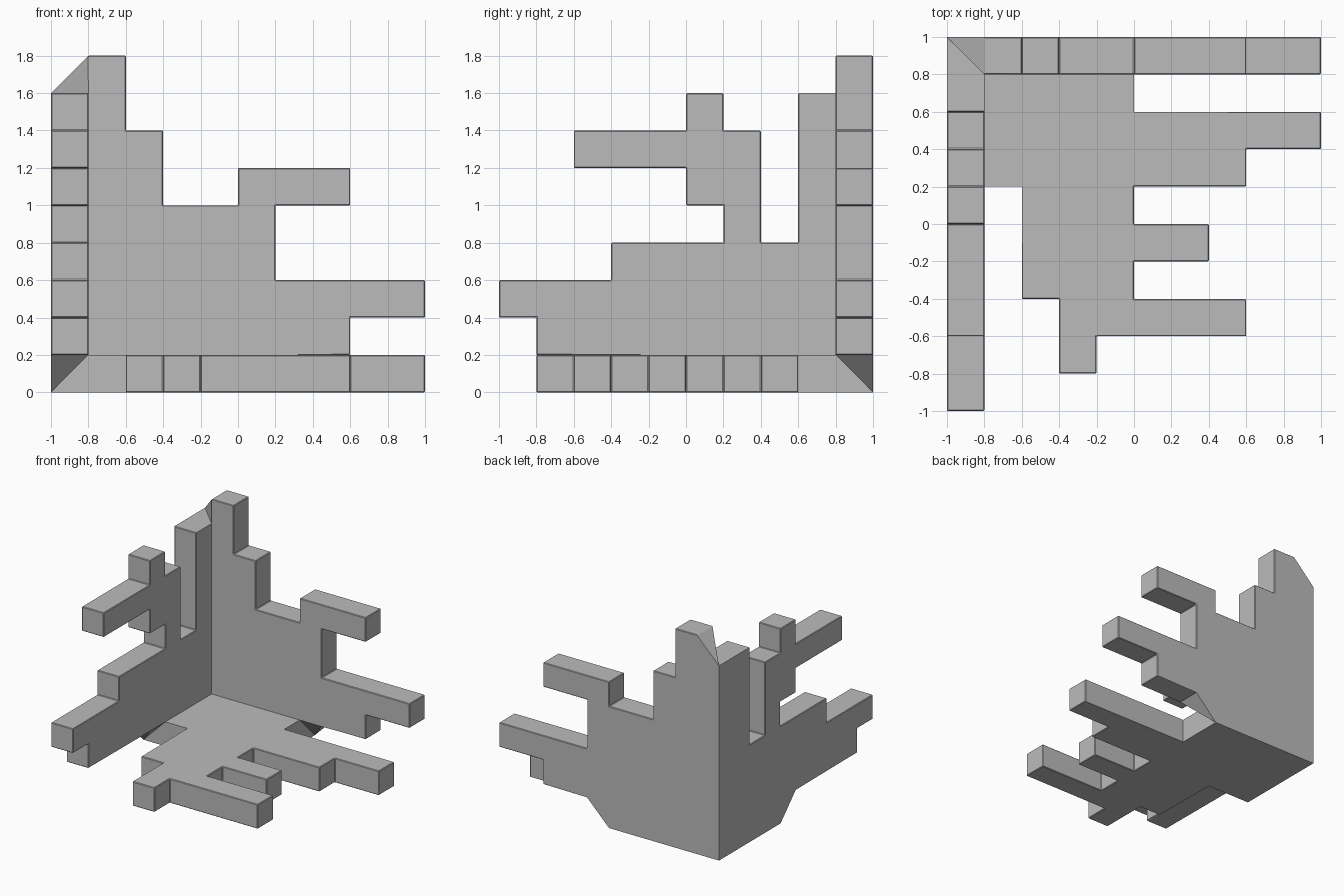
import bpy
import bmesh
from mathutils import Vector

cube = bpy.data.objects.get("Cube")
if cube:
    bpy.data.objects.remove(cube, do_unlink=True)

CELL = 0.2      # grid step and plate thickness
EDGE = 0.005    # tiny edge break

# One plain grey for everything
grey = bpy.data.materials.new("plain grey")
grey.use_nodes = True
colour = (0.5, 0.5, 0.5, 1)
grey.diffuse_color = colour
grey.node_tree.nodes["Principled BSDF"].inputs["Base Color"].default_value = colour


def inner(p):
    """Matching point on the inside of the plates, which gives mitred seams."""
    return Vector((max(p.x, CELL - 1), min(p.y, 1 - CELL), max(p.z, CELL)))


def plate(name, outline, place):
    """Thick plate from an outer outline in grid cells."""
    outer = [Vector(place(u, v)) * CELL for u, v in outline]
    inside = [inner(p) for p in outer]
    # a point on a mitre moves by more than the plate thickness
    mitred = [(a - b).length > CELL * 1.1 for a, b in zip(outer, inside)]

    bm = bmesh.new()
    a = [bm.verts.new(p) for p in outer]
    b = [bm.verts.new(p) for p in inside]
    bm.faces.new(a)
    bm.faces.new(b[::-1])
    n = len(a)
    for i in range(n):
        j = (i + 1) % n
        if mitred[i] and not mitred[j]:
            bm.faces.new((a[i], a[j], b[j]))
            bm.faces.new((a[i], b[j], b[i]))
        elif mitred[j] and not mitred[i]:
            bm.faces.new((a[j], b[i], a[i]))
            bm.faces.new((a[j], b[j], b[i]))
        else:
            bm.faces.new((a[i], a[j], b[j], b[i]))
    bmesh.ops.recalc_face_normals(bm, faces=bm.faces[:])

    # break the free edges, leaving the seams closed
    free = {v for k in range(n) if not mitred[k] for v in (a[k], b[k])}
    edges = [e for e in bm.edges
             if all(v in free for v in e.verts) and e.calc_face_angle(0) > 0.1]
    bmesh.ops.bevel(bm, geom=edges, offset=EDGE, offset_type='OFFSET',
                    segments=1, affect='EDGES', clamp_overlap=True)

    mesh = bpy.data.meshes.new(name)
    bm.to_mesh(mesh)
    bm.free()
    mesh.materials.append(grey)
    obj = bpy.data.objects.new(name, mesh)
    bpy.context.collection.objects.link(obj)
    return obj


# Back wall: stepped tower by the corner and two arms
plate("back_wall", [
    (-5, 0), (0, 0), (1, 1), (3, 1), (3, 2), (5, 2), (5, 3), (1, 3), (1, 5),
    (3, 5), (3, 6), (0, 6), (0, 5), (-2, 5), (-2, 7), (-3, 7), (-3, 9),
    (-4, 9), (-5, 8)],
    lambda u, v: (u, 5, v))

# Side wall: tall post, slot, hooked branch and low arm
plate("side_wall", [
    (5, 0), (1, 0), (0, 1), (-4, 1), (-4, 2), (-5, 2), (-5, 3), (-2, 3),
    (-2, 4), (1, 4), (1, 5), (0, 5), (0, 6), (-3, 6), (-3, 7), (0, 7),
    (0, 8), (1, 8), (1, 7), (2, 7), (2, 4), (3, 4), (3, 8), (5, 8)],
    lambda u, v: (-5, u, v))

# Floor: three side arms and a front stub
plate("floor", [
    (-5, 5), (0, 5), (0, 3), (5, 3), (5, 2), (3, 2), (3, 1), (0, 1), (0, 0),
    (2, 0), (2, -1), (0, -1), (0, -2), (3, -2), (3, -3), (-1, -3), (-1, -4),
    (-2, -4), (-2, -2), (-3, -2), (-3, 1), (-5, 1)],
    lambda u, v: (u, v, 0))
